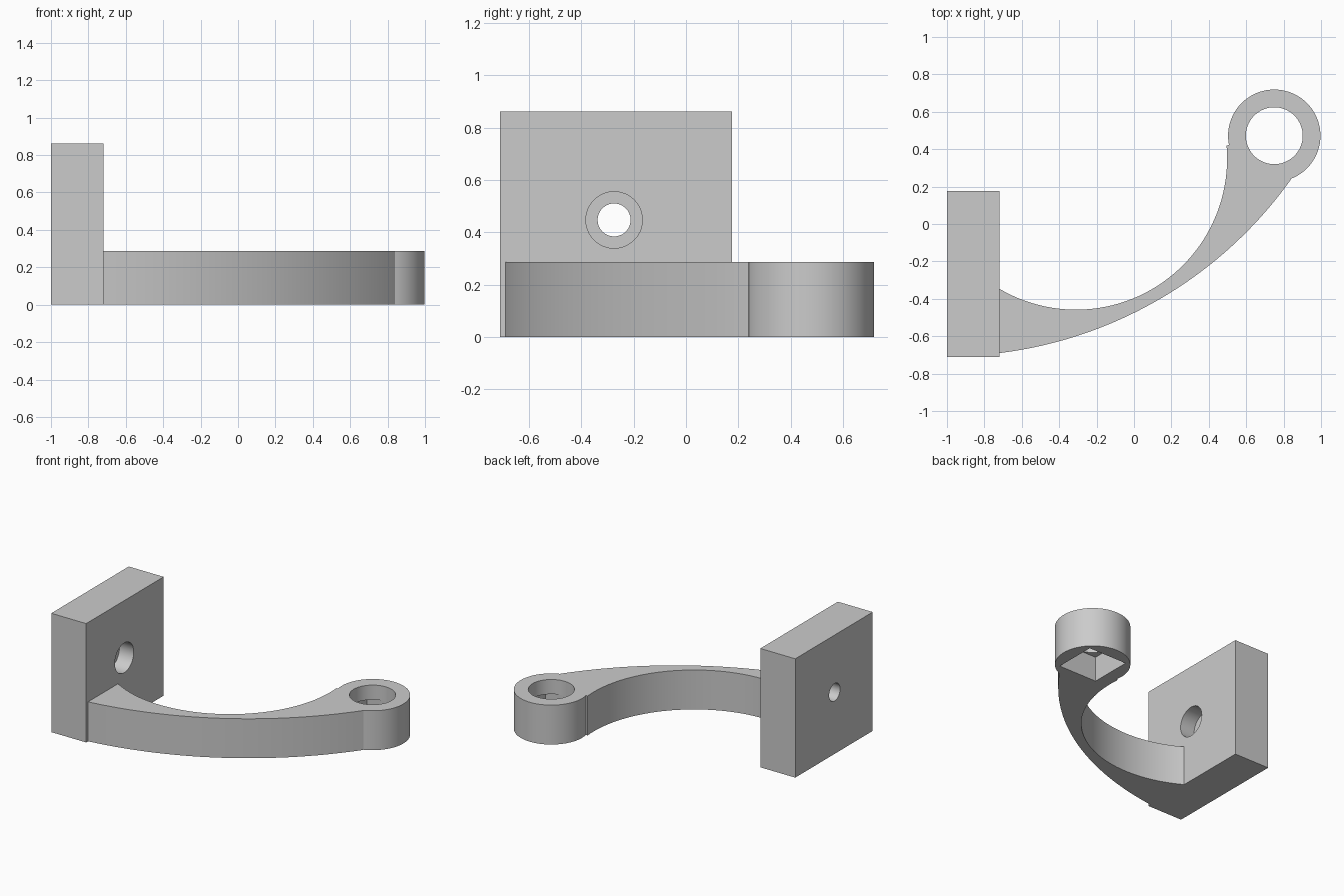
import bpy
import bmesh
from math import sin, cos, radians, atan2, pi

cube = bpy.data.objects.get("Cube")
if cube:
    bpy.data.objects.remove(cube, do_unlink=True)

grey = bpy.data.materials.new("plain grey")
grey.use_nodes = True
grey.diffuse_color = (0.6, 0.6, 0.6, 1)
grey.node_tree.nodes["Principled BSDF"].inputs["Base Color"].default_value = (0.6, 0.6, 0.6, 1)


def prism(name, points, low, high, axis="z"):
    """Extrude a closed outline along z, or along x with points given as (y, z)."""
    def place(p, h):
        return (p[0], p[1], h) if axis == "z" else (h, p[0], p[1])
    bm = bmesh.new()
    face = bm.faces.new([bm.verts.new(place(p, low)) for p in points])
    moved = bmesh.ops.extrude_face_region(bm, geom=[face])["geom"]
    shift = (0, 0, high - low) if axis == "z" else (high - low, 0, 0)
    bmesh.ops.translate(bm, vec=shift, verts=[v for v in moved if isinstance(v, bmesh.types.BMVert)])
    bmesh.ops.recalc_face_normals(bm, faces=bm.faces[:])
    mesh = bpy.data.meshes.new(name)
    bm.to_mesh(mesh)
    bm.free()
    mesh.materials.append(grey)
    obj = bpy.data.objects.new(name, mesh)
    bpy.context.collection.objects.link(obj)
    return obj


def arc(centre, radius, start, end, steps):
    return [(centre[0] + radius * cos(start + (end - start) * i / steps),
             centre[1] + radius * sin(start + (end - start) * i / steps)) for i in range(steps + 1)]


def circle(centre, radius, steps=72):
    return arc(centre, radius, 0, 2 * pi, steps)[:-1]


def rectangle(x0, x1, y0, y1):
    return [(x0, y0), (x1, y0), (x1, y1), (x0, y1)]


def angle_at(centre, point):
    return atan2(point[1] - centre[1], point[0] - centre[0])


def combine(obj, others):
    """Apply booleans in order, then remove the helper solids."""
    for operation, other in others:
        mod = obj.modifiers.new(operation.lower(), "BOOLEAN")
        mod.operation, mod.object, mod.solver = operation, other, "EXACT"
        other.hide_render = True
        bpy.ops.object.select_all(action="DESELECT")
        bpy.context.view_layer.objects.active = obj
        obj.select_set(True)
        bpy.ops.object.modifier_apply(modifier=mod.name)
        bpy.data.objects.remove(other, do_unlink=True)
    bpy.ops.object.shade_smooth_by_angle(angle=radians(30))


# Mounting plate with a counterbored screw hole
screw = (-0.275, 0.447)
plate = prism("mounting_plate", rectangle(-0.712, 0.176, 0, 0.862), -1, -0.72, "x")
combine(plate, [
    ("DIFFERENCE", prism("screw_hole", circle(screw, 0.063), -1.1, -0.6, "x")),
    ("DIFFERENCE", prism("screw_head_recess", circle(screw, 0.108), -0.835, -0.6, "x")),
])

# Curved arm between two arcs, ending inside the ring wall
height = 0.286
ring_centre = (0.75, 0.472)
inner_centre, outer_centre = (-0.31, 0.35), (-0.995, 1.545)
inner = arc(inner_centre, 0.808, angle_at(inner_centre, (-0.72, -0.346)),
            angle_at(inner_centre, (0.495, 0.42)), 48)
end = arc(ring_centre, 0.235, radians(192), radians(291), 16)
outer = arc(outer_centre, 2.252, angle_at(outer_centre, (0.84, 0.24)),
            angle_at(outer_centre, (-0.72, -0.69)), 48)
arm = prism("curved_arm", inner + end + outer, 0, height)

# End ring: round bore from the top, square pocket from below
half = 0.153
cx, cy = ring_centre
ring = prism("arm_and_ring", circle(ring_centre, 0.247), 0, height)
combine(ring, [
    ("UNION", arm),
    ("DIFFERENCE", prism("round_bore", circle(ring_centre, half - 0.001), -0.1, 0.4)),
    ("DIFFERENCE", prism("square_pocket", rectangle(cx - half, cx + half, cy - half, cy + half), -0.1, 0.18)),
])
